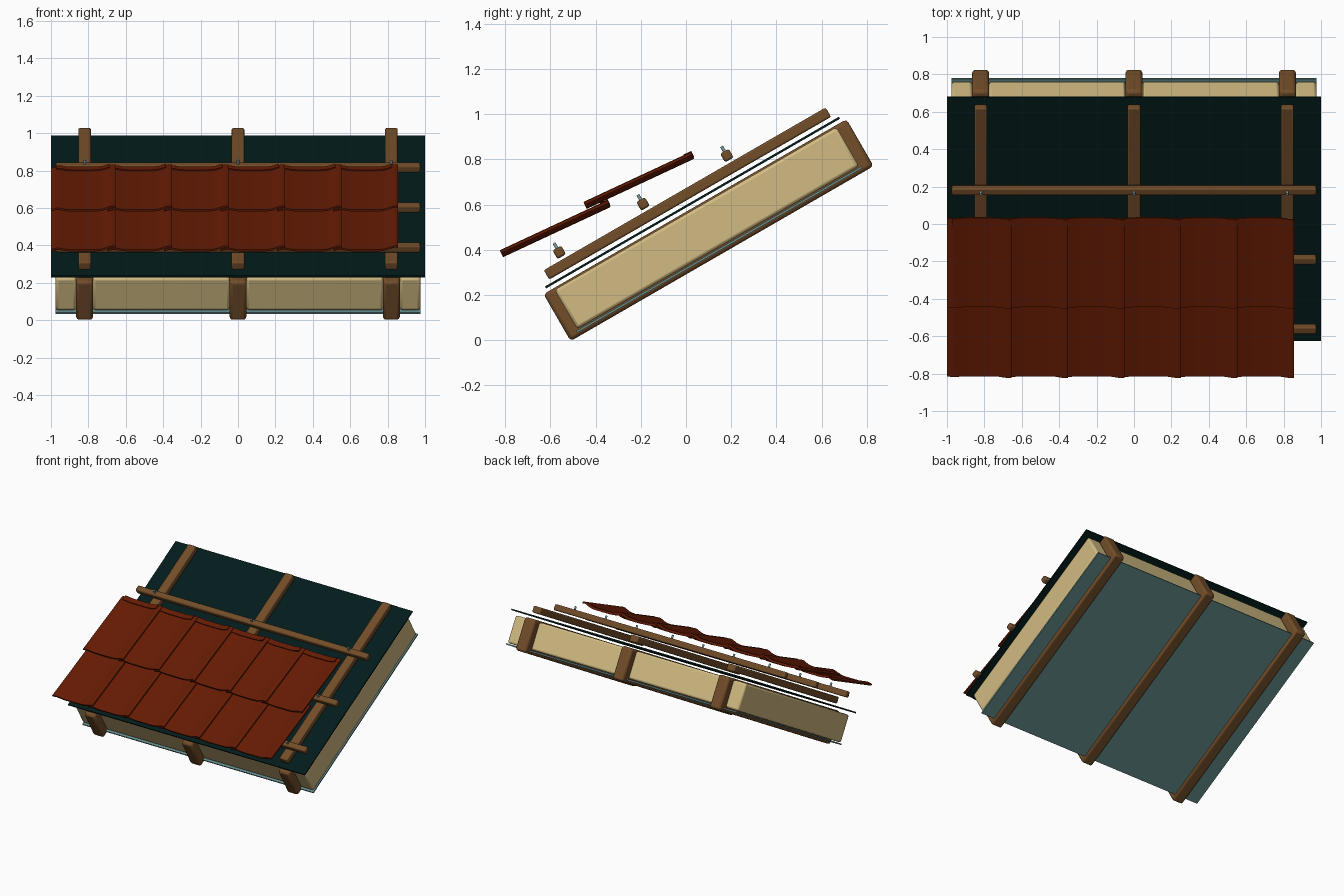
import bpy, bmesh, math
from mathutils import Matrix, Vector

if "Cube" in bpy.data.objects:
    bpy.data.objects.remove(bpy.data.objects["Cube"])


def mat(name, rgb):
    m = bpy.data.materials.new(name)
    m.diffuse_color = (*rgb, 1)
    m.use_nodes = True
    m.node_tree.nodes["Principled BSDF"].inputs["Base Color"].default_value = m.diffuse_color
    return m


WOOD = mat("brown timber", (0.170, 0.074, 0.022))
TAN = mat("tan insulation", (0.64, 0.50, 0.225))
TEAL = mat("grey teal sheet", (0.13, 0.26, 0.26))
DARK = mat("dark teal membrane", (0.001, 0.011, 0.011))
RED = mat("red clay", (0.130, 0.011, 0.001))
STEEL = mat("steel grey", (0.22, 0.38, 0.41))

# Roof frame: local x across, y up the slope, z out of the slope
ROOF = Matrix.Translation((0, -0.507, -0.002)) @ Matrix.Rotation(math.radians(30), 4, 'X')


def finish(bm, name, material, matrix, bevel=0.0):
    bmesh.ops.recalc_face_normals(bm, faces=bm.faces)
    me = bpy.data.meshes.new(name)
    bm.to_mesh(me)
    bm.free()
    me.materials.append(material)
    ob = bpy.data.objects.new(name, me)
    bpy.context.collection.objects.link(ob)
    ob.matrix_world = matrix
    if bevel:
        mod = ob.modifiers.new("bevel", 'BEVEL')
        mod.width = bevel
        mod.segments = 2
    bpy.ops.object.select_all(action='DESELECT')
    ob.select_set(True)
    bpy.context.view_layer.objects.active = ob
    bpy.ops.object.shade_smooth_by_angle(angle=math.radians(35))
    return ob


def box(name, lo, hi, material, bevel=0.0):
    bm = bmesh.new()
    lo, hi = Vector(lo), Vector(hi)
    m = Matrix.Translation((lo + hi) / 2) @ Matrix.Diagonal((*(hi - lo), 1))
    bmesh.ops.create_cube(bm, size=1, matrix=m)
    return finish(bm, name, material, ROOF, bevel)


RAFTER_X = (-0.82, 0, 0.82)
BATTEN_U = (0.149, 0.577, 1.005)

# Rafters and the counter battens above them
for x in RAFTER_X:
    box("rafter", (x - 0.045, -0.004, 0), (x + 0.045, 1.544, 0.24), WOOD, 0.016)
    box("counter_batten", (x - 0.034, 0.05, 0.283), (x + 0.034, 1.49, 0.331), WOOD, 0.008)

# Insulation filling the bays between rafters
for a, b in ((-0.975, -0.865), (-0.775, -0.045), (0.045, 0.775), (0.865, 0.975)):
    box("insulation", (a, 0.048, 0.032), (b, 1.488, 0.232), TAN, 0.014)

# Vapour sheet below and roofing membrane above
box("vapour_sheet", (-0.975, 0.040, 0.017), (0.975, 1.497, 0.027), TEAL)
box("roof_membrane", (-1, 0.018, 0.256), (1, 1.52, 0.266), DARK)

# Tile battens with nails
for u in BATTEN_U:
    box("tile_batten", (-0.975, u - 0.022, 0.343), (0.975, u + 0.022, 0.387), WOOD, 0.009)
    for x in RAFTER_X:
        bm = bmesh.new()
        bmesh.ops.create_cone(bm, cap_ends=True, segments=12, radius1=0.007, radius2=0.007,
                              depth=0.052, matrix=Matrix.Translation((x, u, 0.386)))
        finish(bm, "nail", STEEL, ROOF)

# Tile cross-section: lap on the left, flat pan, roll on the right
PROFILE = [(-.043, .010), (-.03, .015), (-.015, .0185), (0, .019), (.02, .016), (.04, .012),
           (.07, .010), (.18, .010), (.21, .0115), (.235, .016), (.255, .023),
           (.27, .029), (.285, .033), (.295, .033), (.302, .030)]
THICK, LENGTH, PITCH = 0.011, 0.525, 0.302


def sweep(bm, pts, y0, y1, top, bottom):
    """Extrude a strip of the profile along the tile from y0 to y1."""
    outline = [(x, z + top) for x, z in pts] + [(x, z + bottom) for x, z in reversed(pts)]
    face = bm.faces.new([bm.verts.new((x, y0, z)) for x, z in outline])
    ext = bmesh.ops.extrude_face_region(bm, geom=[face], use_keep_orig=True)
    new = [g for g in ext["geom"] if isinstance(g, bmesh.types.BMVert)]
    bmesh.ops.translate(bm, verts=new, vec=(0, y1 - y0, 0))


def tile(name, matrix):
    bm = bmesh.new()
    sweep(bm, PROFILE, 0, LENGTH, 0, -THICK)
    # raised lip along the head
    sweep(bm, PROFILE[2:-3], LENGTH - 0.036, LENGTH + 0.003, 0.007, -0.005)
    finish(bm, name, RED, matrix)


# Two overlapping courses of six tiles
for row in range(2):
    for i in range(6):
        at = (-0.957 + i * PITCH, -0.81 + row * 0.37, 0.368 + row * 0.2136)
        tile("roof_tile", Matrix.Translation(at) @ Matrix.Rotation(math.radians(25), 4, 'X'))
